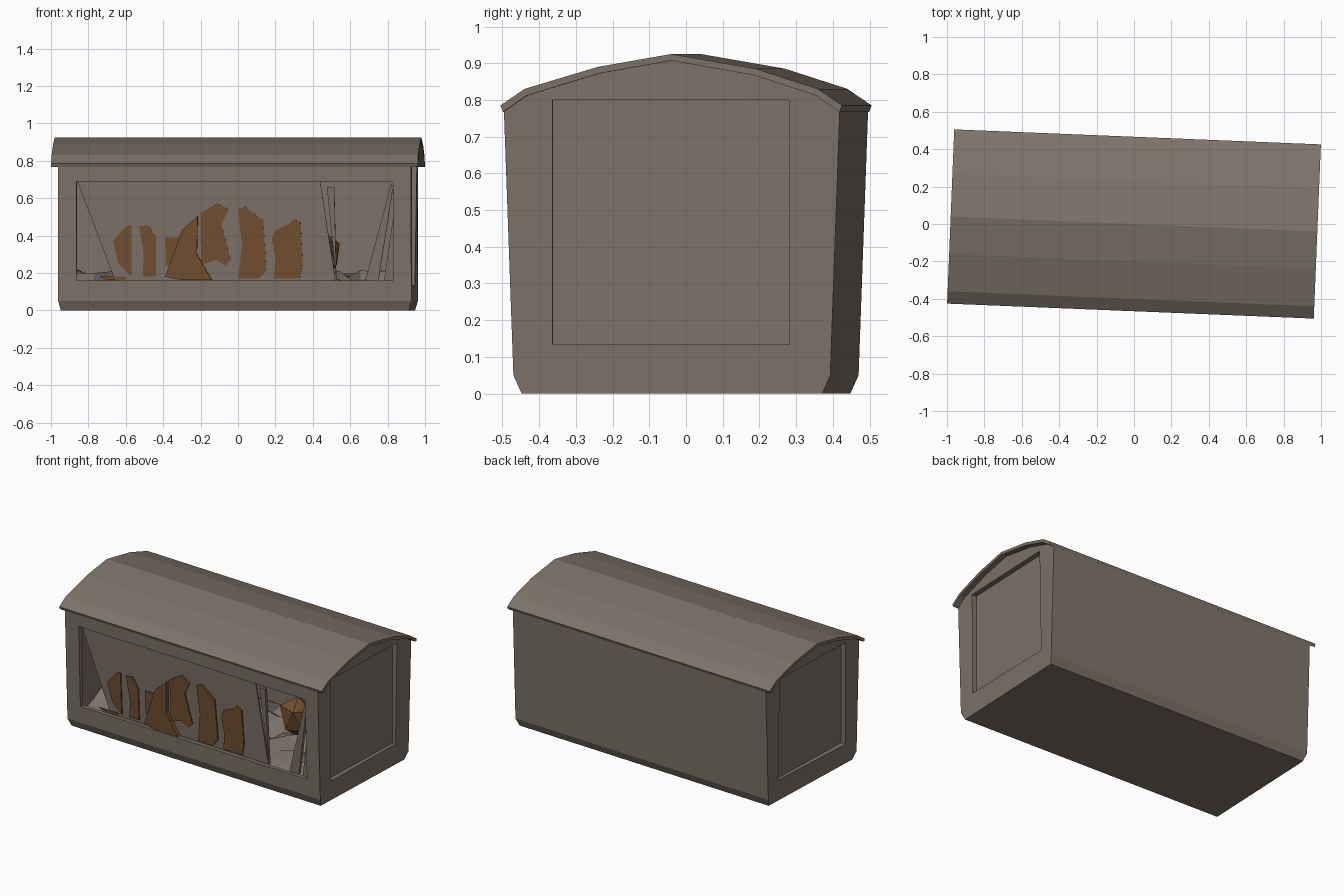
import bpy, bmesh, math, random
from mathutils import Matrix, Vector

if "Cube" in bpy.data.objects:
    bpy.data.objects.remove(bpy.data.objects["Cube"])

random.seed(4)
TURN = Matrix.Rotation(math.radians(-2.34), 4, 'Z')   # whole stall sits slightly askew


def material(name, col):
    m = bpy.data.materials.new(name)
    m.diffuse_color = (*col, 1)
    m.use_nodes = True
    m.node_tree.nodes["Principled BSDF"].inputs["Base Color"].default_value = m.diffuse_color
    return m


GREY = material("weathered_grey", (0.205, 0.171, 0.141))
BROWN = material("rust_brown", (0.165, 0.078, 0.029))


def finish(name, bm, mat):
    bmesh.ops.recalc_face_normals(bm, faces=bm.faces)
    me = bpy.data.meshes.new(name)
    bm.to_mesh(me)
    bm.free()
    me.materials.append(mat)
    ob = bpy.data.objects.new(name, me)
    bpy.context.collection.objects.link(ob)
    ob.matrix_world = TURN
    return ob


def prism(name, pts, a, b, place, mat=GREY):
    """Extrude a 2D outline from a to b; place(u, v, t) gives the 3D point."""
    bm = bmesh.new()
    lo = [bm.verts.new(place(u, v, a)) for u, v in pts]
    hi = [bm.verts.new(place(u, v, b)) for u, v in pts]
    bm.faces.new(lo)
    bm.faces.new(hi)
    n = len(pts)
    for i in range(n):
        bm.faces.new((lo[i], lo[(i + 1) % n], hi[(i + 1) % n], hi[i]))
    return finish(name, bm, mat)


def along_x(u, v, t):
    return (t * (0.985 if v < 0.01 else 1), u, v)


def on_front(u, v, t):
    # plates follow the slight outward lean of the front wall
    return (u + 0.018, t - 0.045 * v, v)


def box(name, x, y, z):
    pts = [(y[0], z[0]), (y[1], z[0]), (y[1], z[1]), (y[0], z[1])]
    return prism(name, pts, x[0], x[1], lambda u, v, t: (t, u, v))


def cut(target, cutter):
    m = target.modifiers.new(cutter.name, 'BOOLEAN')
    m.operation = 'DIFFERENCE'
    m.object = cutter
    cutter.hide_render = True
    cutter.hide_viewport = True
    cutter.display_type = 'WIRE'


# body: flared walls, chamfered base and low gable
roof_line = [(-0.466, 0.785), (-0.40, 0.83), (-0.20, 0.89), (0.0, 0.925),
             (0.23, 0.885), (0.40, 0.83), (0.466, 0.785)]
body_profile = [(-0.41, 0), (-0.432, 0.05), (-0.458, 0.775)]
body_profile += [(y * 0.98, z - 0.012) for y, z in roof_line[1:-1]]
body_profile += [(0.458, 0.775), (0.432, 0.05), (0.41, 0)]
body = prism("body", body_profile, -0.945, 0.945, along_x)

# hollow interior, front opening and recessed end panels
cut(body, box("cavity_cutter", (-0.88, 0.88), (-0.41, 0.41), (0.10, 0.78)))
cut(body, box("opening_cutter", (-0.845, 0.848), (-0.7, -0.3), (0.16, 0.69)))
for side, s in (("left", -1), ("right", 1)):
    cut(body, box(side + "_panel_cutter", sorted((s * 0.912, s * 1.1)),
                  (-0.325, 0.32), (0.135, 0.80)))

# roof: thin curved shell overhanging every side
under = [(y * 0.985, z - 0.018) for y, z in reversed(roof_line)]
prism("roof", roof_line + under, -0.981, 0.981, along_x)

# front panel, leaving a gap at the left and the right
prism("front_panel", [(-0.86, 0.69), (0.44, 0.69), (0.52, 0.16), (-0.66, 0.16)],
      -0.400, -0.390, on_front)

# broken slats standing in the right gap
for i, pts in enumerate([
        [(0.475, 0.66), (0.515, 0.66), (0.525, 0.16)],
        [(0.82, 0.68), (0.83, 0.66), (0.75, 0.16), (0.68, 0.16)],
        [(0.83, 0.5), (0.83, 0.16), (0.78, 0.16)]]):
    prism(f"slat_{i}", pts, -0.405, -0.385, on_front)

# brown painted shapes on the front panel
shapes = [
    [(0.19, 0.17), (0.33, 0.17), (0.345, 0.25), (0.335, 0.47), (0.30, 0.49),
     (0.27, 0.46), (0.20, 0.43), (0.18, 0.38), (0.20, 0.28)],
    [(0.0, 0.17), (0.11, 0.17), (0.15, 0.22), (0.135, 0.48), (0.04, 0.555),
     (0.0, 0.54), (0.02, 0.35)],
    [(-0.20, 0.24), (-0.12, 0.27), (-0.07, 0.24), (-0.04, 0.27), (-0.09, 0.46),
     (-0.05, 0.54), (-0.11, 0.575), (-0.20, 0.52)],
    [(-0.51, 0.18), (-0.44, 0.18), (-0.44, 0.39), (-0.48, 0.455),
     (-0.53, 0.45), (-0.505, 0.3)],
    [(-0.57, 0.18), (-0.57, 0.46), (-0.60, 0.45), (-0.67, 0.37), (-0.64, 0.25)],
    [(-0.39, 0.24), (-0.33, 0.24), (-0.31, 0.39), (-0.39, 0.39)],
    [(-0.74, 0.18), (-0.60, 0.18), (-0.61, 0.162), (-0.70, 0.162)],
]
for i, pts in enumerate(shapes):
    prism(f"painted_shape_{i}", pts, -0.408, -0.400, on_front, BROWN)

# pointed brown wedge leaning on the panel
prism("leaning_wedge", [(-0.39, 0.18), (-0.30, 0.43), (-0.215, 0.505),
                        (-0.22, 0.30), (-0.14, 0.162), (-0.30, 0.162)],
      -0.425, -0.400, on_front, BROWN)

# uneven rubble on the inside floor
bm = bmesh.new()
bmesh.ops.create_grid(bm, x_segments=16, y_segments=8, size=1)
for v in bm.verts:
    edge = abs(v.co.y) > 0.98
    v.co = Vector((v.co.x * 0.87, v.co.y * 0.38 + 0.01,
                   0.105 if edge else 0.12 + random.random() * 0.10))
finish("floor_rubble", bm, GREY)

# brown objects lying inside
for i, (x, y) in enumerate([(0.45, 0.0), (-0.55, 0.05)]):
    bm = bmesh.new()
    bmesh.ops.create_icosphere(bm, subdivisions=1, radius=1)
    for v in bm.verts:
        v.co *= random.uniform(0.75, 1.0)
        v.co = Vector((x + v.co.x * 0.13, y + v.co.y * 0.12, 0.30 + v.co.z * 0.16))
    finish(f"inside_object_{i}", bm, BROWN)
